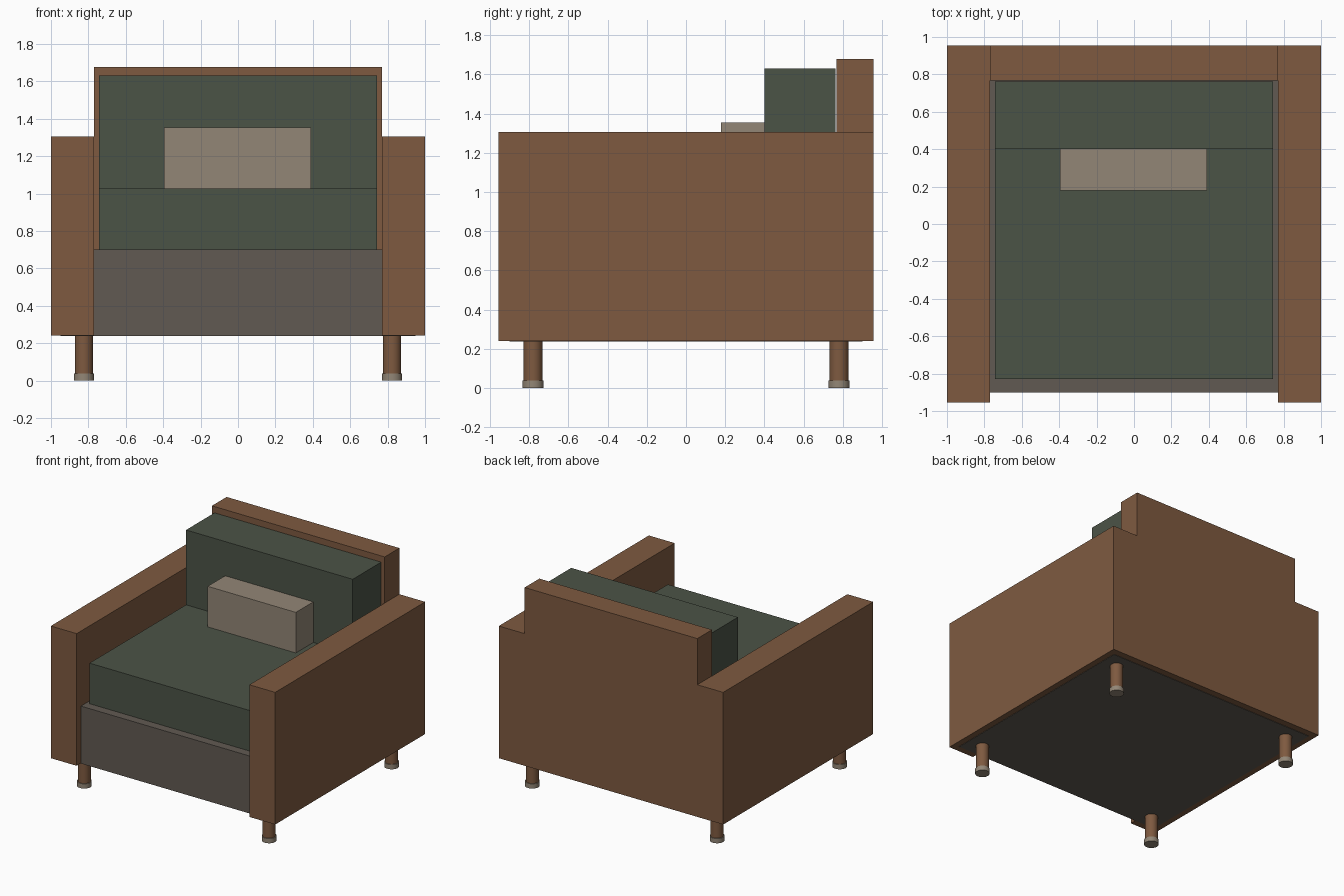
import bpy

if "Cube" in bpy.data.objects:
    bpy.data.objects.remove(bpy.data.objects["Cube"])


def material(name, rgb):
    m = bpy.data.materials.new(name)
    m.diffuse_color = (*rgb, 1.0)
    m.use_nodes = True
    m.node_tree.nodes["Principled BSDF"].inputs["Base Color"].default_value = m.diffuse_color
    return m


BROWN = material("brown leather", (0.210, 0.102, 0.051))
GREEN = material("dark green fabric", (0.071, 0.087, 0.062))
GREY = material("warm grey base", (0.120, 0.102, 0.085))
BEIGE = material("beige", (0.290, 0.240, 0.182))


def box(name, x, y, z, mat):
    """Box from (min, max) ranges on each axis."""
    bpy.ops.mesh.primitive_cube_add(size=1, location=[sum(r) / 2 for r in (x, y, z)])
    ob = bpy.context.object
    ob.name = name
    ob.scale = [r[1] - r[0] for r in (x, y, z)]
    bpy.ops.object.transform_apply(location=False, rotation=False, scale=True)
    ob.data.materials.append(mat)
    return ob


def cylinder(name, x, y, z0, z1, radius, mat):
    bpy.ops.mesh.primitive_cylinder_add(vertices=32, radius=radius, depth=z1 - z0,
                                        location=(x, y, (z0 + z1) / 2))
    ob = bpy.context.object
    ob.name = name
    ob.data.materials.append(mat)
    bpy.ops.object.shade_smooth_by_angle()
    return ob


# Frame: arms and backrest
box("right_arm", (0.77, 1.0), (-0.955, 0.955), (0.24, 1.305), BROWN)
box("left_arm", (-1.0, -0.77), (-0.955, 0.955), (0.24, 1.305), BROWN)
box("backrest", (-0.77, 0.77), (0.768, 0.955), (0.24, 1.677), BROWN)

# Seat base, with a thin underside panel reaching under the arms
box("seat_base", (-0.77, 0.77), (-0.90, 0.768), (0.24, 0.70), GREY)
box("underside_panel", (-0.95, 0.95), (-0.90, 0.90), (0.237, 0.243), GREY)

# Cushions
box("seat_cushion", (-0.743, 0.743), (-0.83, 0.762), (0.70, 1.027), GREEN)
box("back_cushion", (-0.743, 0.743), (0.40, 0.762), (1.027, 1.63), GREEN)
box("lumbar_pillow", (-0.395, 0.391), (0.178, 0.40), (1.027, 1.354), BEIGE)

# Legs with foot caps
for sx, side in ((-1, "left"), (1, "right")):
    for sy, end in ((-1, "front"), (1, "back")):
        x, y = sx * 0.824, sy * 0.78
        cylinder(f"{end}_{side}_leg", x, y, 0.038, 0.24, 0.048, BROWN)
        cylinder(f"{end}_{side}_foot_cap", x, y, 0.0, 0.038, 0.054, BEIGE)
